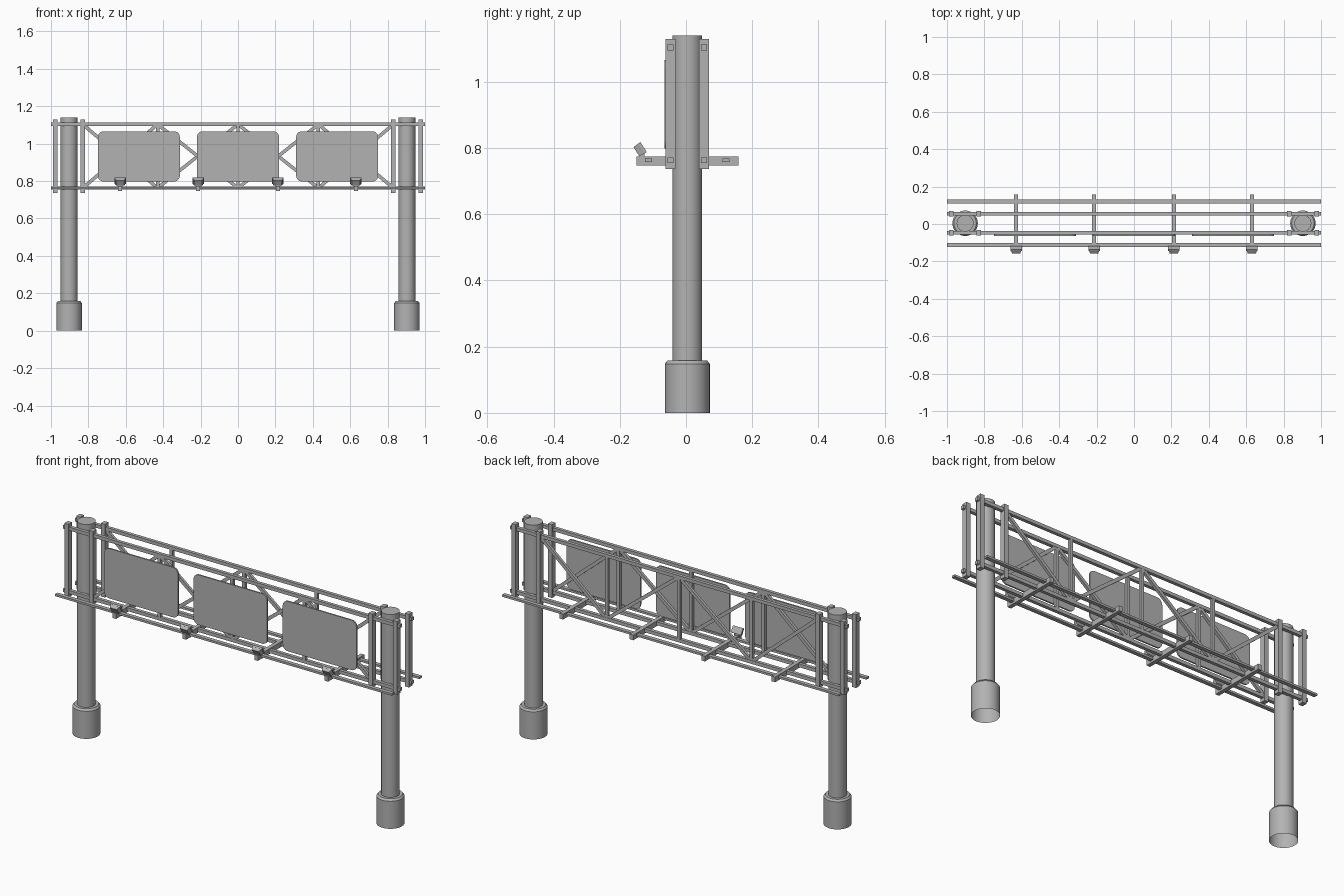
import bpy, bmesh, math
from mathutils import Vector, Matrix

cube = bpy.data.objects.get("Cube")
if cube:
    bpy.data.objects.remove(cube, do_unlink=True)

steel = bpy.data.materials.new("grey_steel")
steel.use_nodes = True
GREY = (0.45, 0.45, 0.45, 1)
steel.diffuse_color = GREY
steel.node_tree.nodes["Principled BSDF"].inputs["Base Color"].default_value = GREY


def finish(name, bm):
    bmesh.ops.recalc_face_normals(bm, faces=bm.faces)
    mesh = bpy.data.meshes.new(name)
    bm.to_mesh(mesh)
    bm.free()
    mesh.materials.append(steel)
    obj = bpy.data.objects.new(name, mesh)
    bpy.context.collection.objects.link(obj)
    return obj


def box(bm, center, size, turn=Matrix.Identity(4)):
    m = Matrix.Translation(center) @ turn @ Matrix.Diagonal((*size, 1))
    return bmesh.ops.create_cube(bm, size=1, matrix=m)["verts"]


# Truss layout
FRONT_Y, BACK_Y = -0.047, 0.054
LOW_Z, HIGH_Z = 0.763, 1.103
POST_X, POST_Y = 0.903, 0.004
NODES = [-0.83, -0.43, 0, 0.43, 0.83]
BAR = 0.018


# Round columns with wider footings, open underneath
def column(name, x):
    profile = [(0.068, 0), (0.068, 0.148), (0.06, 0.158), (0.045, 0.158),
               (0.045, 1.14), (0, 1.14)]
    bm = bmesh.new()
    verts = [bm.verts.new((r, 0, z)) for r, z in profile]
    edges = [bm.edges.new(pair) for pair in zip(verts, verts[1:])]
    bmesh.ops.spin(bm, geom=verts + edges, cent=(0, 0, 0), axis=(0, 0, 1),
                   angle=math.tau, steps=32)
    bmesh.ops.remove_doubles(bm, verts=bm.verts, dist=0.0001)
    obj = finish(name, bm)
    obj.location = (x, POST_Y, 0)
    bpy.ops.object.select_all(action="DESELECT")
    obj.select_set(True)
    bpy.context.view_layer.objects.active = obj
    bpy.ops.object.shade_smooth_by_angle(angle=math.radians(30))


column("left_column", POST_X)
column("right_column", -POST_X)


# Each truss has two chords, uprights and zigzag diagonals
def truss(name, y, start_high):
    bm = bmesh.new()
    for z in (LOW_Z, HIGH_Z):
        box(bm, (0, y, z), (2, BAR, BAR))
    middle = (LOW_Z + HIGH_Z) / 2
    for x in NODES[1:-1]:
        box(bm, (x, y, middle), (BAR, BAR * 0.9, HIGH_Z - LOW_Z))
    for i, (x0, x1) in enumerate(zip(NODES, NODES[1:])):
        falling = (i % 2 == 0) == start_high
        z0, z1 = (HIGH_Z, LOW_Z) if falling else (LOW_Z, HIGH_Z)
        span = Vector((x1 - x0, 0, z1 - z0))
        tilt = Matrix.Rotation(-math.atan2(span.z, span.x), 4, "Y")
        box(bm, ((x0 + x1) / 2, y, middle), (span.length, BAR * 0.8, BAR), tilt)
    finish(name, bm)


truss("front_truss", FRONT_Y, False)
truss("back_truss", BACK_Y, True)

# Clamp bars on both sides of each column
bm = bmesh.new()
for side in (-1, 1):
    for offset in (-0.073, 0.073):
        for y in (FRONT_Y, BACK_Y):
            box(bm, (side * POST_X + offset, y, 0.933), (0.024, 0.03, 0.393))
finish("column_clamp_bars", bm)

# Walkway rails and the beams that carry them
bm = bmesh.new()
for y in (-0.113, 0.121):
    box(bm, (0, y, LOW_Z), (2, 0.021, 0.011))
finish("walkway_rails", bm)

BEAMS = (-0.63, -0.213, 0.213, 0.63)
bm = bmesh.new()
for x in BEAMS:
    box(bm, (x, 0.004, 0.761), (0.021, 0.308, 0.028))
finish("walkway_beams", bm)

# Tapered floodlights tipped back to face the signs
tip = Matrix.Rotation(math.radians(32), 4, "X")
for i, x in enumerate(BEAMS):
    bm = bmesh.new()
    verts = box(bm, (0, 0, 0), (0.06, 0.026, 0.036))
    for v in verts:
        if v.co.y < 0:
            v.co.x *= 0.7
            v.co.z *= 0.9
    rim = box(bm, (0, 0.009, 0), (0.06, 0.008, 0.036))
    bmesh.ops.transform(bm, matrix=Matrix.Translation((x, -0.139, 0.796)) @ tip,
                        verts=bm.verts)
    box(bm, (x, -0.133, 0.78), (0.03, 0.014, 0.016))
    finish(f"floodlight_{i + 1}", bm)

# Sign panels with rounded corners
for i, x in enumerate((-0.53, 0, 0.53)):
    bm = bmesh.new()
    box(bm, (x, -0.061, 0.932), (0.438, 0.008, 0.268))
    corners = [e for e in bm.edges
               if abs(e.verts[0].co.y - e.verts[1].co.y) > 0.005]
    bmesh.ops.bevel(bm, geom=corners, offset=0.03, segments=6, profile=0.5,
                    affect="EDGES")
    finish(f"sign_panel_{i + 1}", bm)
